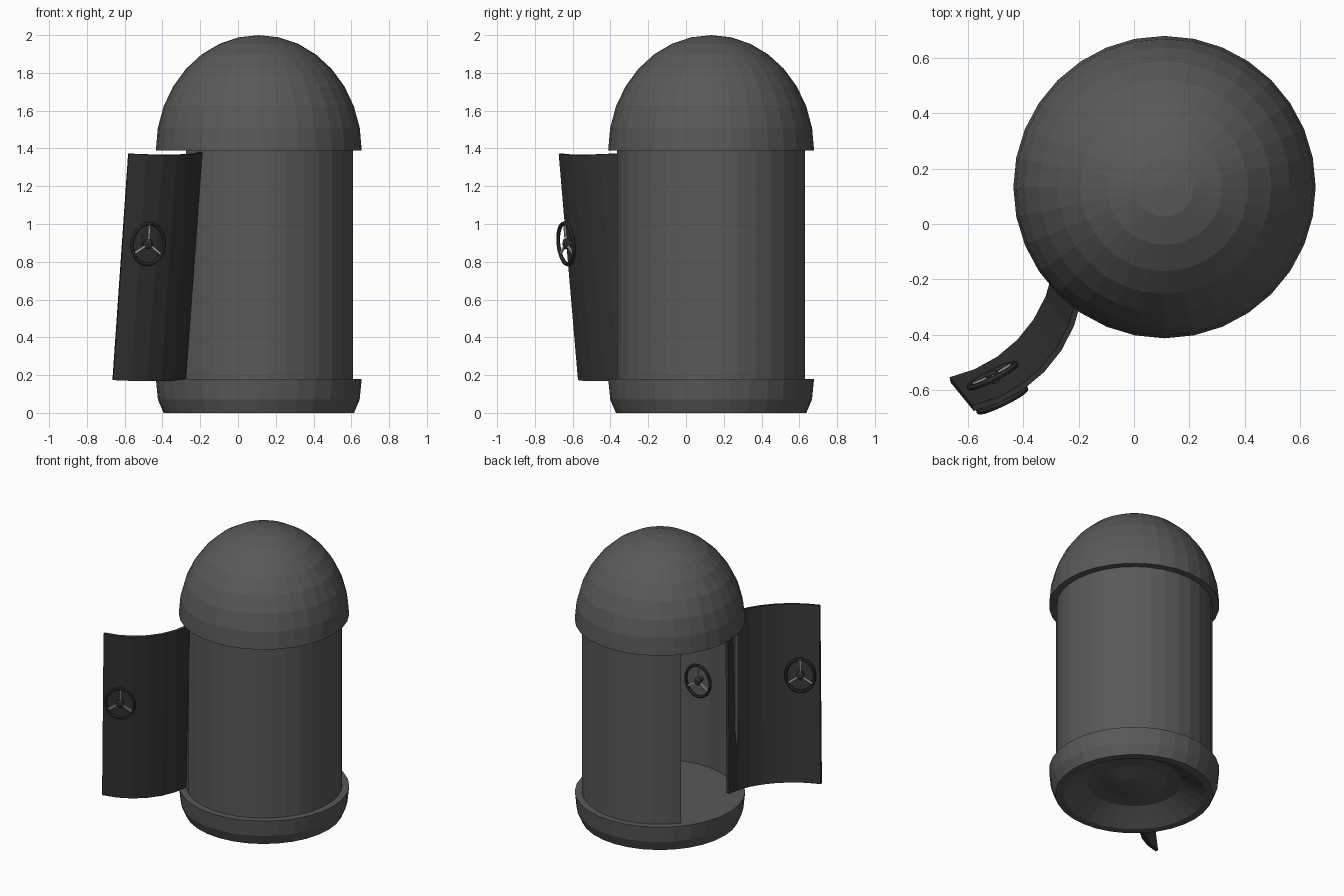
import bpy, bmesh
from math import sin, cos, pi, radians
from mathutils import Matrix, Vector

if "Cube" in bpy.data.objects:
    bpy.data.objects.remove(bpy.data.objects["Cube"])


def material(name, value):
    m = bpy.data.materials.new(name)
    m.diffuse_color = (value, value, value, 1)
    m.use_nodes = True
    m.node_tree.nodes["Principled BSDF"].inputs["Base Color"].default_value = m.diffuse_color
    return m


shell_mat = material("dark_grey", 0.10)
door_mat = material("darker_grey", 0.035)
spoke_mat = material("light_metal", 0.5)


def finish(bm, name, mat, matrix=Matrix()):
    bmesh.ops.remove_doubles(bm, verts=bm.verts, dist=1e-5)
    bmesh.ops.recalc_face_normals(bm, faces=bm.faces)
    me = bpy.data.meshes.new(name)
    bm.to_mesh(me)
    bm.free()
    ob = bpy.data.objects.new(name, me)
    ob.data.materials.append(mat)
    ob.matrix_world = matrix
    bpy.context.collection.objects.link(ob)
    return ob


def lathe(name, profile, mat, matrix, start=0.0, sweep=360.0, steps=32, closed=False):
    """Turn an (r, z) profile around the local z axis."""
    bm = bmesh.new()
    rows = []
    for i in range(steps + 1):
        a = radians(start + sweep * i / steps)
        rows.append([bm.verts.new((r * cos(a), r * sin(a), z)) for r, z in profile])
    n = len(profile)
    for p, q in zip(rows, rows[1:]):
        for j in range(n if closed else n - 1):
            k = (j + 1) % n
            vs = [p[j], q[j], q[k], p[k]]
            if profile[j][0] == 0:
                vs.remove(q[j])
            if profile[k][0] == 0:
                vs.remove(q[k])
            bm.faces.new(vs)
    if closed and sweep < 360:
        bm.faces.new(rows[0])
        bm.faces.new(rows[-1])
    return finish(bm, name, mat, matrix)


centre = Matrix.Translation((0.11, 0.133, 0))
R = 0.545

# Domed roof with a flat underside
dome = [(0, 1.39)] + [(R * cos(i * pi / 16), 1.39 + 0.61 * sin(i * pi / 16)) for i in range(8)] + [(0, 2.0)]
lathe("dome_roof", dome, shell_mat, centre)

# Base tray with a flat floor and a hollow underside
base = [(0, 0.05), (0.106, 0.06), (0.209, 0.085), (0.303, 0.085), (0.385, 0.04), (0.453, 0),
        (0.504, 0), (0.534, 0.07), (R, 0.18), (0, 0.18)]
lathe("base", base, shell_mat, centre)

# Curved wall with the doorway left open on the -x side
half = 39.4
wall = [(0.5, 0.18), (0.5, 1.39), (0.48, 1.39), (0.48, 0.18)]
lathe("wall", wall, shell_mat, centre, -180 + half, 360 - 2 * half, 25, True)

# Door: the missing wall segment, swung open and leaning
foot, head = Vector((-0.763, -0.085, 0.222)), Vector((-0.68, -0.187, 1.42))
axis = head - foot
lean = Vector((0, 0, 1)).rotation_difference(axis).to_matrix().to_4x4()
door_frame = Matrix.Translation(foot) @ lean
L = axis.length
lathe("door", [(0.5, 0), (0.5, L), (0.48, L), (0.48, 0)], door_mat, door_frame, -78, 2 * half, 7, True)


def frame(angle, r, h, inward):
    """Local frame on a cylinder: x sideways, y up, z away from the surface."""
    return (Matrix.Rotation(radians(angle), 4, 'Z') @ Matrix.Translation((r, 0, h))
            @ Matrix.Rotation(radians(-90 if inward else 90), 4, 'Y')
            @ Matrix.Rotation(radians(-90 if inward else 90), 4, 'Z'))


def wheel(name, matrix, stem):
    # rim, slightly taller than wide
    m = matrix @ Matrix.Diagonal((0.86, 1, 1, 1))
    rim = [(0.109 + 0.011 * cos(t * pi / 4), 0.011 * sin(t * pi / 4)) for t in range(8)]
    lathe(name + "_rim", rim, door_mat, m, steps=24, closed=True)
    # hub and stem reaching the surface
    hub = [(0, -stem), (0.015, -stem), (0.015, -0.012), (0.028, -0.01), (0.028, 0.008), (0.015, 0.016), (0, 0.016)]
    lathe(name + "_hub", hub, door_mat, m, steps=12)
    # three spokes
    bm = bmesh.new()
    for k in range(3):
        s = (Matrix.Rotation(radians(90 + 120 * k), 4, 'Z') @ Matrix.Translation((0.064, 0, 0))
             @ Matrix.Diagonal((0.082, 0.012, 0.01, 1)))
        bmesh.ops.create_cube(bm, size=1, matrix=s)
    finish(bm, name + "_spokes", spoke_mat, m)


# Hand wheels on both sides of the door and one on the inner wall
wheel("outer_wheel", door_frame @ frame(-64, 0.545, 0.735, False), 0.045)
wheel("inner_wheel", door_frame @ frame(-63, 0.45, 0.735, True), 0.03)
wheel("cabin_wheel", centre @ frame(-89, 0.435, 0.79, True), 0.045)
